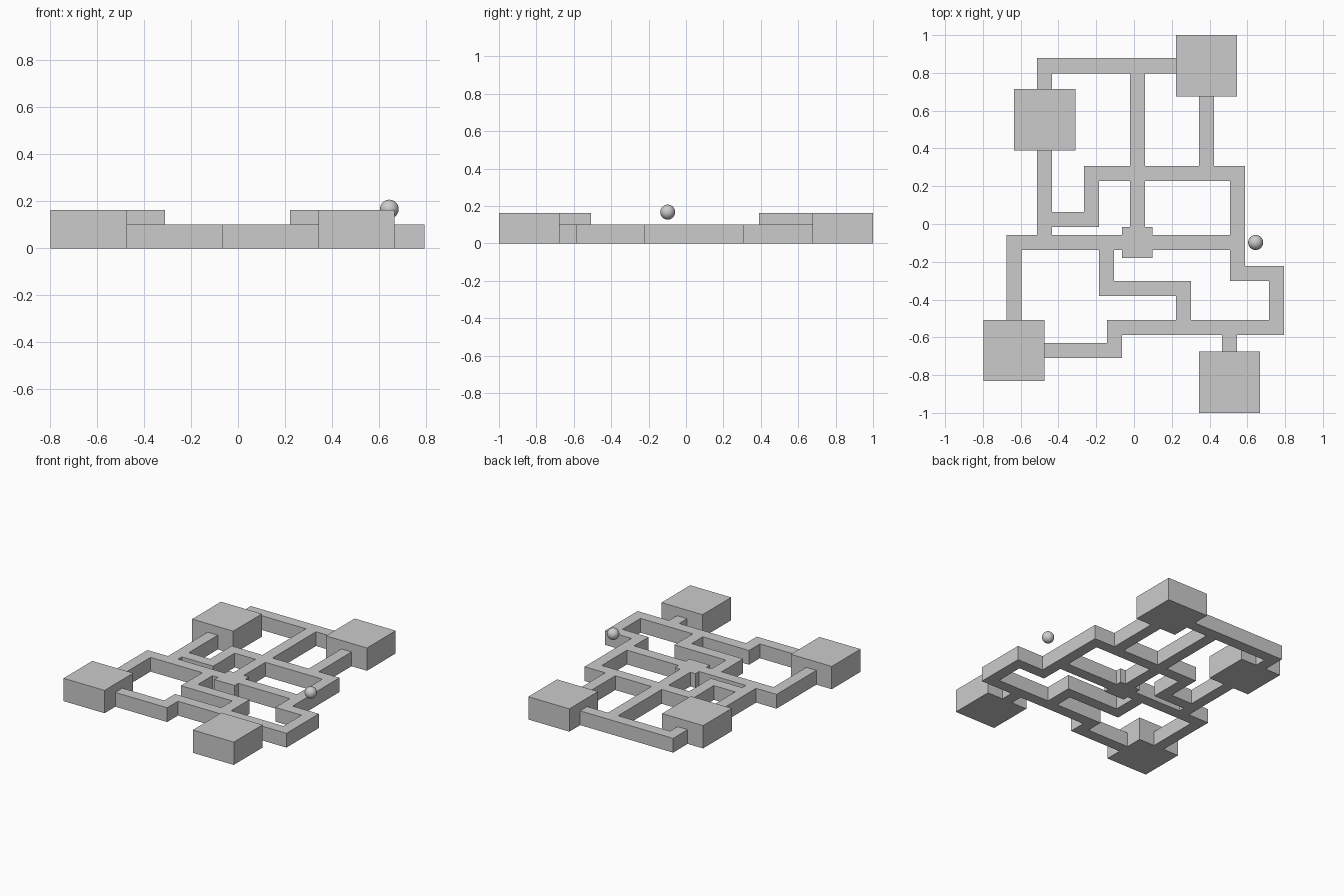
import bpy, bmesh

if "Cube" in bpy.data.objects:
    bpy.data.objects.remove(bpy.data.objects["Cube"])

HALL_H, ROOM_H = 0.102, 0.163   # heights
HW, RW = 0.04, 0.162            # half widths of hallway and room


def finish(bm, name):
    mesh = bpy.data.meshes.new(name)
    bm.to_mesh(mesh)
    bm.free()
    obj = bpy.data.objects.new(name, mesh)
    bpy.context.collection.objects.link(obj)
    return obj


def square(cx, cy, h):
    return (cx - h, cx + h, cy - h, cy + h)


def segment(a, b):
    """Rectangle around a straight hallway run with square ends."""
    xs, ys = sorted((a[0], b[0])), sorted((a[1], b[1]))
    return tuple(round(v, 3) for v in
                 (xs[0] - HW, xs[1] + HW, ys[0] - HW, ys[1] + HW))


def inside(x, y, rects):
    return any(r[0] < x < r[1] and r[2] < y < r[3] for r in rects)


# Room footprints
room_centres = [(0.384, 0.838), (-0.473, 0.552), (-0.635, -0.669), (0.505, -0.838)]
rooms = [square(x, y, RW) for x, y in room_centres]

# Hallway centre lines
paths = [
    [(0.384, 0.838), (-0.473, 0.838), (-0.473, -0.098)],
    [(-0.473, 0.024), (-0.225, 0.024), (-0.225, 0.267), (0.547, 0.267),
     (0.547, -0.262), (0.754, -0.262), (0.754, -0.547), (-0.103, -0.547),
     (-0.103, -0.669), (-0.635, -0.669)],
    [(0.018, 0.838), (0.018, -0.098)],
    [(0.384, 0.838), (0.384, 0.267)],
    [(0.547, -0.098), (-0.635, -0.098), (-0.635, -0.669)],
    [(-0.145, -0.098), (-0.145, -0.341), (0.262, -0.341), (0.262, -0.547)],
    [(0.505, -0.547), (0.505, -0.838)],
]
halls = [segment(a, b) for p in paths for a, b in zip(p, p[1:])]
halls.append(square(0.018, -0.098, 0.081))  # central hub

# Hallway network: merge the footprint on a shared grid, then extrude it
xs = sorted({v for r in halls + rooms for v in r[:2]})
ys = sorted({v for r in halls + rooms for v in r[2:]})
bm = bmesh.new()
grid = {}


def vert(i, j):
    if (i, j) not in grid:
        grid[i, j] = bm.verts.new((xs[i], ys[j], 0))
    return grid[i, j]


for i in range(len(xs) - 1):
    for j in range(len(ys) - 1):
        cx, cy = (xs[i] + xs[i + 1]) / 2, (ys[j] + ys[j + 1]) / 2
        if inside(cx, cy, halls) and not inside(cx, cy, rooms):
            bm.faces.new((vert(i, j), vert(i + 1, j), vert(i + 1, j + 1), vert(i, j + 1)))
ext = bmesh.ops.extrude_face_region(bm, geom=bm.faces[:], use_keep_orig=True)
for v in ext["geom"]:
    if isinstance(v, bmesh.types.BMVert):
        v.co.z = HALL_H
bmesh.ops.recalc_face_normals(bm, faces=bm.faces[:])
finish(bm, "hallways")

# Rooms
for n, (x, y) in enumerate(room_centres, 1):
    bm = bmesh.new()
    bmesh.ops.create_cube(bm, size=1)
    for v in bm.verts:
        v.co = (v.co.x * 2 * RW + x, v.co.y * 2 * RW + y, (v.co.z + 0.5) * ROOM_H)
    finish(bm, f"room_{n}")

# Floating ball
bpy.ops.mesh.primitive_uv_sphere_add(segments=32, ring_count=16, radius=0.04,
                                     location=(0.644, -0.098, 0.167))
ball = bpy.context.object
ball.name = "ball"
bpy.ops.object.shade_smooth()
